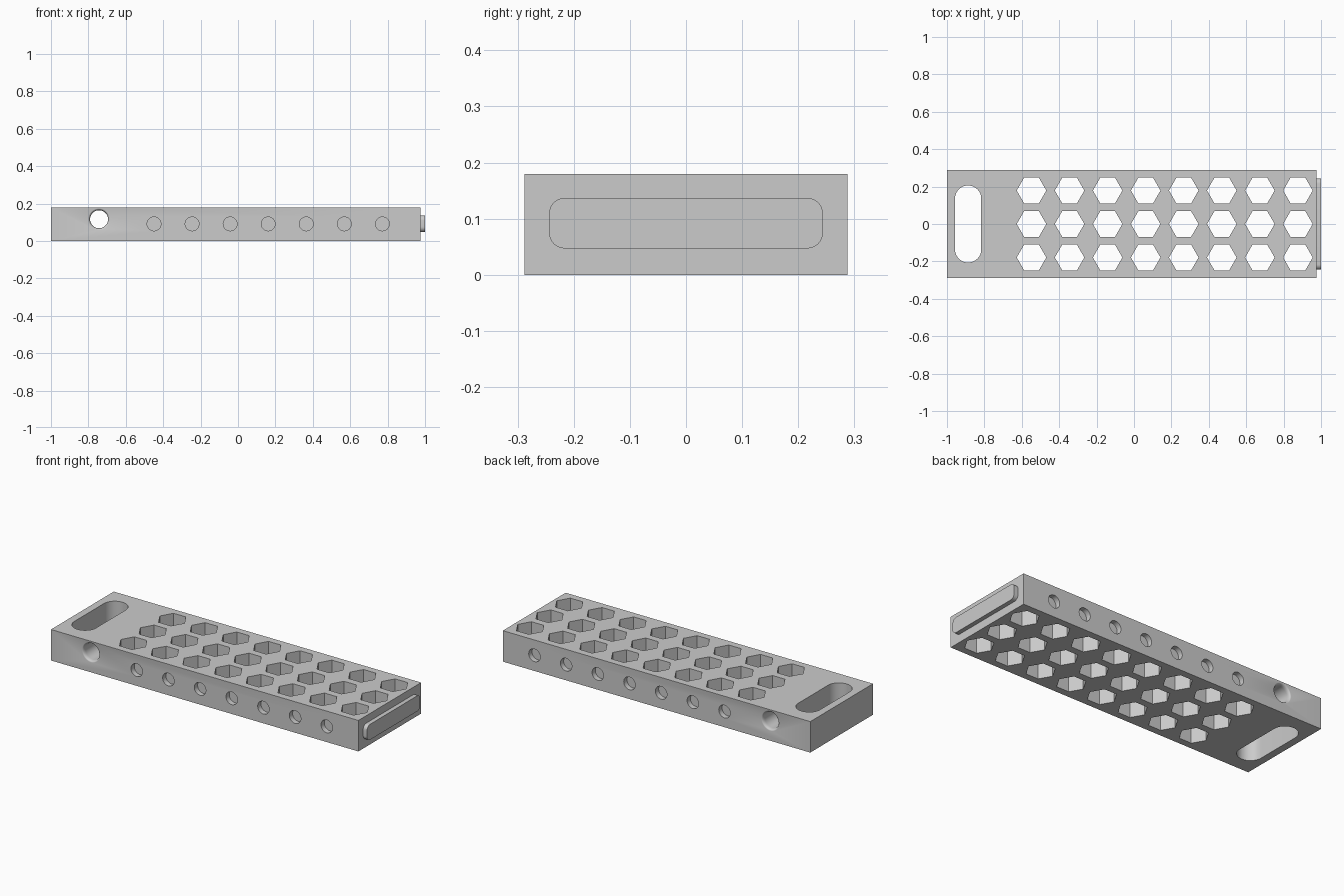
import bpy, bmesh
from math import cos, sin, pi, radians
from mathutils import Vector

if "Cube" in bpy.data.objects:
    bpy.data.objects.remove(bpy.data.objects["Cube"])

grey = bpy.data.materials.new("plain grey")
grey.use_nodes = True
colour = (0.6, 0.6, 0.6, 1)
grey.diffuse_color = colour
grey.node_tree.nodes["Principled BSDF"].inputs["Base Color"].default_value = colour

HALF_Y, HEIGHT, END_X = 0.288, 0.18, 0.975
PITCH = 0.2035


def loft(bm, rings):
    """Closed solid through a list of matching rings of points."""
    rows = [[bm.verts.new(p) for p in ring] for ring in rings]
    n = len(rows[0])
    for a, b in zip(rows, rows[1:]):
        for i in range(n):
            bm.faces.new((a[i], a[(i + 1) % n], b[(i + 1) % n], b[i]))
    bm.faces.new(rows[0][::-1])
    bm.faces.new(rows[-1])


def finish(name, bm):
    bmesh.ops.recalc_face_normals(bm, faces=bm.faces)
    mesh = bpy.data.meshes.new(name)
    bm.to_mesh(mesh)
    bm.free()
    mesh.materials.append(grey)
    obj = bpy.data.objects.new(name, mesh)
    bpy.context.collection.objects.link(obj)
    return obj


def rounded(half_u, half_v, r, seg):
    """Rounded rectangle as (u, v) pairs."""
    pts = []
    for q, (su, sv) in enumerate([(1, 1), (-1, 1), (-1, -1), (1, -1)]):
        for i in range(seg + 1):
            a = pi / 2 * (q + i / seg)
            pts.append((su * (half_u - r) + r * cos(a), sv * (half_v - r) + r * sin(a)))
    return pts


def circle(r, n):
    return [(r * cos(2 * pi * i / n), r * sin(2 * pi * i / n)) for i in range(n)]


def activate(obj):
    bpy.ops.object.select_all(action='DESELECT')
    obj.select_set(True)
    bpy.context.view_layer.objects.active = obj


def carve(target, bm):
    cutter = finish("cutter", bm)
    cutter.hide_render = True
    mod = target.modifiers.new("cut", 'BOOLEAN')
    mod.operation, mod.solver, mod.object = 'DIFFERENCE', 'EXACT', cutter
    activate(target)
    bpy.ops.object.modifier_apply(modifier=mod.name)
    bpy.data.objects.remove(cutter)


# Main block
bm = bmesh.new()
box = [(-1, -HALF_Y), (END_X, -HALF_Y), (END_X, HALF_Y), (-1, HALF_Y)]
loft(bm, [[(x, y, z) for x, y in box] for z in (0, HEIGHT)])
block = finish("block", bm)

# Hexagonal through holes and the handle slot
bm = bmesh.new()
ends = (-0.1, HEIGHT + 0.1)
for col in range(8):
    for row in (-1, 0, 1):
        cx, cy = -0.548 + col * PITCH, row * 0.179
        loft(bm, [[(cx + u, cy + v, z) for u, v in circle(0.079, 6)] for z in ends])
slot = [(u, v) for i, (u, v) in enumerate(rounded(0.07, 0.206, 0.0699, 12))]
loft(bm, [[(-0.887 + u, v, z) for u, v in slot] for z in ends])
carve(block, bm)

# Shallow round recesses on both long sides
bm = bmesh.new()
for side in (-1, 1):
    for i in range(7):
        cx = -0.449 + i * PITCH
        loft(bm, [[(cx + u, side * y, 0.091 + v) for u, v in circle(0.037, 32)]
                  for y in (HALF_Y - 0.03, HALF_Y + 0.05)])
carve(block, bm)

# Cross hole with flared mouths
bm = bmesh.new()
flare = [(HALF_Y - 0.01 * (1 - cos(a)) * 2, 0.048 + 0.01 * (1 - sin(a)))
         for a in (i * pi / 12 for i in range(7))]
mouth = [(HALF_Y + 0.05, 0.058)] + flare
stations = mouth + [(-y, r) for y, r in reversed(mouth)]
loft(bm, [[(-0.743 + u, y, 0.116 + v) for u, v in circle(r, 40)] for y, r in stations])
carve(block, bm)

# Raised tab on the end
bm = bmesh.new()
loft(bm, [[(x, u, 0.092 + v) for u, v in rounded(0.244, 0.045, 0.028, 8)]
          for x in (END_X - 0.01, 1)])
tab = finish("end_tab", bm)

for obj in (block, tab):
    activate(obj)
    bpy.ops.object.shade_smooth_by_angle(angle=radians(30))
